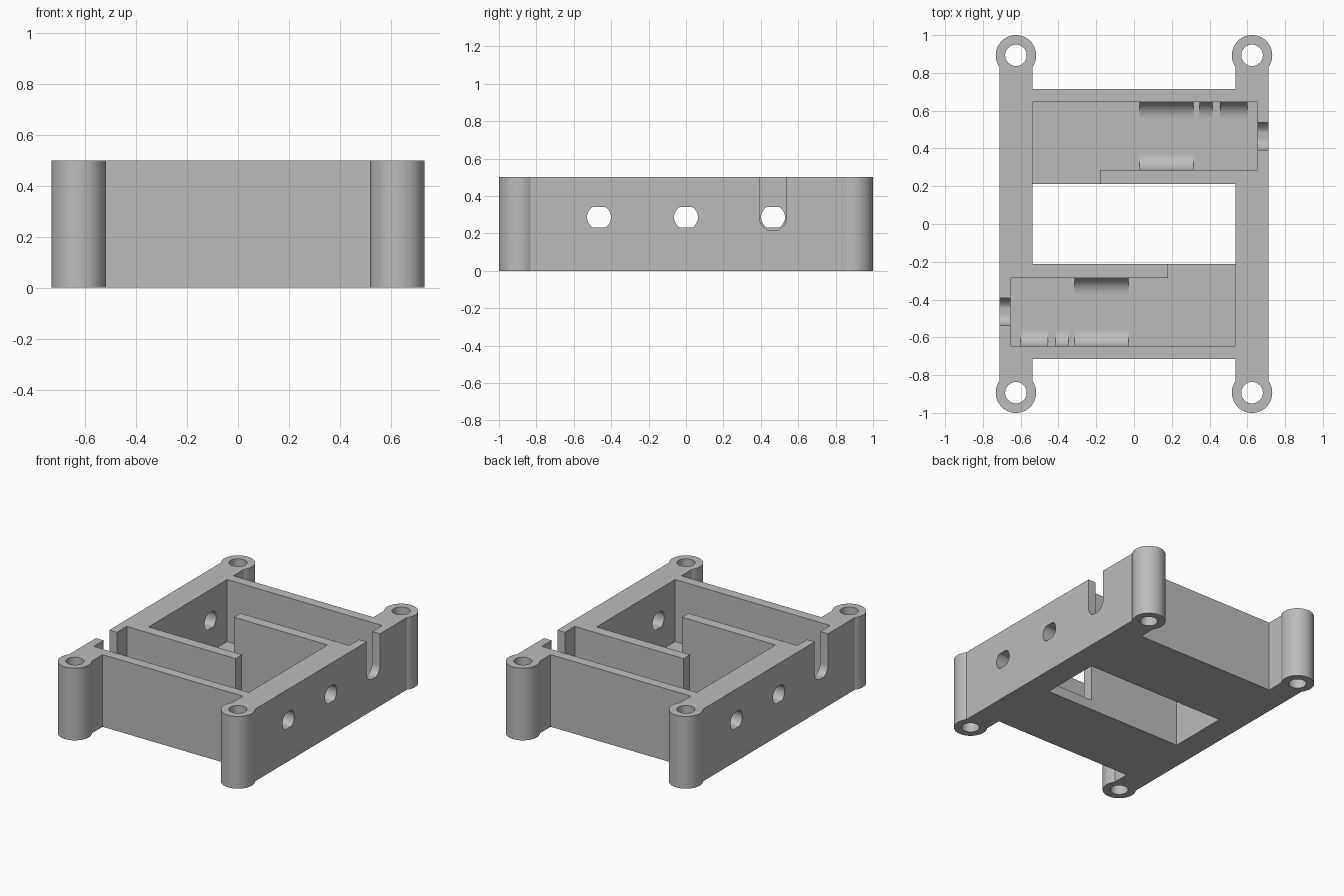
import bpy, math

cube = bpy.data.objects.get("Cube")
if cube:
    bpy.data.objects.remove(cube)

HEIGHT, FLOOR = 0.5, 0.07
RAIL_IN, RAIL_OUT = 0.537, 0.712
WALL_IN, WALL_OUT = 0.647, 0.715
LIP_IN, LIP_OUT = 0.213, 0.285
POST_X, POST_Y = 0.625, 0.893
SHAFT_Y, SHAFT_Z = 0.465, 0.286

grey = bpy.data.materials.new("plain grey")
grey.use_nodes = True
grey.diffuse_color = (0.5, 0.5, 0.5, 1)
grey.node_tree.nodes["Principled BSDF"].inputs["Base Color"].default_value = (0.5, 0.5, 0.5, 1)


def prism(name, outline, lo, hi, axis="z"):
    """Extrude a 2D outline along z (outline in xy) or along x (outline in yz)."""
    n = len(outline)
    place = (lambda a, b, t: (a, b, t)) if axis == "z" else (lambda a, b, t: (t, a, b))
    verts = [place(a, b, t) for t in (lo, hi) for a, b in outline]
    faces = [list(range(n))[::-1], list(range(n, 2 * n))]
    faces += [[i, (i + 1) % n, n + (i + 1) % n, n + i] for i in range(n)]
    mesh = bpy.data.meshes.new(name)
    mesh.from_pydata(verts, [], faces)
    mesh.materials.append(grey)
    obj = bpy.data.objects.new(name, mesh)
    bpy.context.collection.objects.link(obj)
    return obj


def box(name, x, y, z):
    (x0, x1), (y0, y1) = sorted(x), sorted(y)
    return prism(name, [(x0, y0), (x1, y0), (x1, y1), (x0, y1)], *z)


def arc(cx, cy, r, start, end, steps):
    angles = [math.radians(start + (end - start) * i / steps) for i in range(steps + 1)]
    return [(cx + r * math.cos(a), cy + r * math.sin(a)) for a in angles]


def circle(cx, cy, r):
    return arc(cx, cy, r, 0, 360, 64)[:-1]


def combine(body, tool, operation):
    mod = body.modifiers.new(operation, "BOOLEAN")
    mod.operation = operation
    mod.solver = "EXACT"
    mod.object = tool
    bpy.context.view_layer.objects.active = body
    bpy.ops.object.modifier_apply(modifier=mod.name)
    bpy.data.objects.remove(tool)


def add(tool):
    combine(body, tool, "UNION")


def cut(tool):
    combine(body, tool, "DIFFERENCE")


def smooth(obj):
    bpy.ops.object.select_all(action="DESELECT")
    obj.select_set(True)
    bpy.context.view_layer.objects.active = obj
    bpy.ops.object.shade_smooth_by_angle(angle=math.radians(30))


# Solid frame: centre block, side rails and corner posts
full = (0, HEIGHT)
through = (-0.1, HEIGHT + 0.1)
body = box("motor_frame", (-0.62, 0.62), (-WALL_OUT, WALL_OUT), full)
for s in (1, -1):
    add(box("rail", (s * RAIL_IN, s * RAIL_OUT), (-POST_Y, POST_Y), full))
for sx in (1, -1):
    for sy in (1, -1):
        add(prism("post", circle(sx * POST_X, sy * POST_Y, 0.107), *full))

# Central opening and screw holes
cut(box("opening", (-RAIL_IN, RAIL_IN), (-LIP_IN, LIP_IN), through))
for sx in (1, -1):
    for sy in (1, -1):
        cut(prism("screw_hole", circle(sx * POST_X, sy * POST_Y, 0.057), *through))

# Two motor pockets, the second one turned half round
above = (FLOOR, HEIGHT + 0.1)
for s in (1, -1):
    cut(box("pocket", (-s * RAIL_IN, s * 0.653), (s * LIP_OUT, s * WALL_IN), above))
    cut(box("lip_gap", (-s * RAIL_IN, -s * 0.18), (s * 0.15, s * 0.4), above))

    # Shaft slot, open at the top
    slot = arc(s * SHAFT_Y, SHAFT_Z, 0.0725, 180, 360, 24)
    slot = [(y, max(z, 0.218)) for y, z in slot]
    slot += [(s * SHAFT_Y + 0.0725, 0.6), (s * SHAFT_Y - 0.0725, 0.6)]
    cut(prism("shaft_slot", slot, *sorted((s * 0.6, s * 0.8)), axis="x"))

    # Cable holes with flattened top and bottom
    for y in (0, s * SHAFT_Y):
        hole = [(a, min(max(z, 0.231), 0.341)) for a, z in circle(y, SHAFT_Z, 0.064)]
        cut(prism("cable_hole", hole, *sorted((-s * 0.5, -s * 0.8)), axis="x"))
smooth(body)

# Concave cradle ribs between the pocket floors and walls
R = 0.085
ribs = [(WALL_IN, -1, 0.03, 0.315), (WALL_IN, -1, 0.347, 0.415),
        (WALL_IN, -1, 0.455, 0.6), (LIP_OUT, 1, 0.03, 0.315)]
for s in (1, -1):
    for wall, d, x0, x1 in ribs:
        curve = arc(R, FLOOR + R, R, 180, 270, 10)
        shape = [(-0.01, FLOOR + R)] + curve + [(R, FLOOR - 0.01), (-0.01, FLOOR - 0.01)]
        outline = [(s * (wall + d * a), z) for a, z in shape]
        if s * d > 0:
            outline.reverse()
        rib = prism("cradle_rib", outline, *sorted((s * x0, s * x1)), axis="x")
        smooth(rib)
